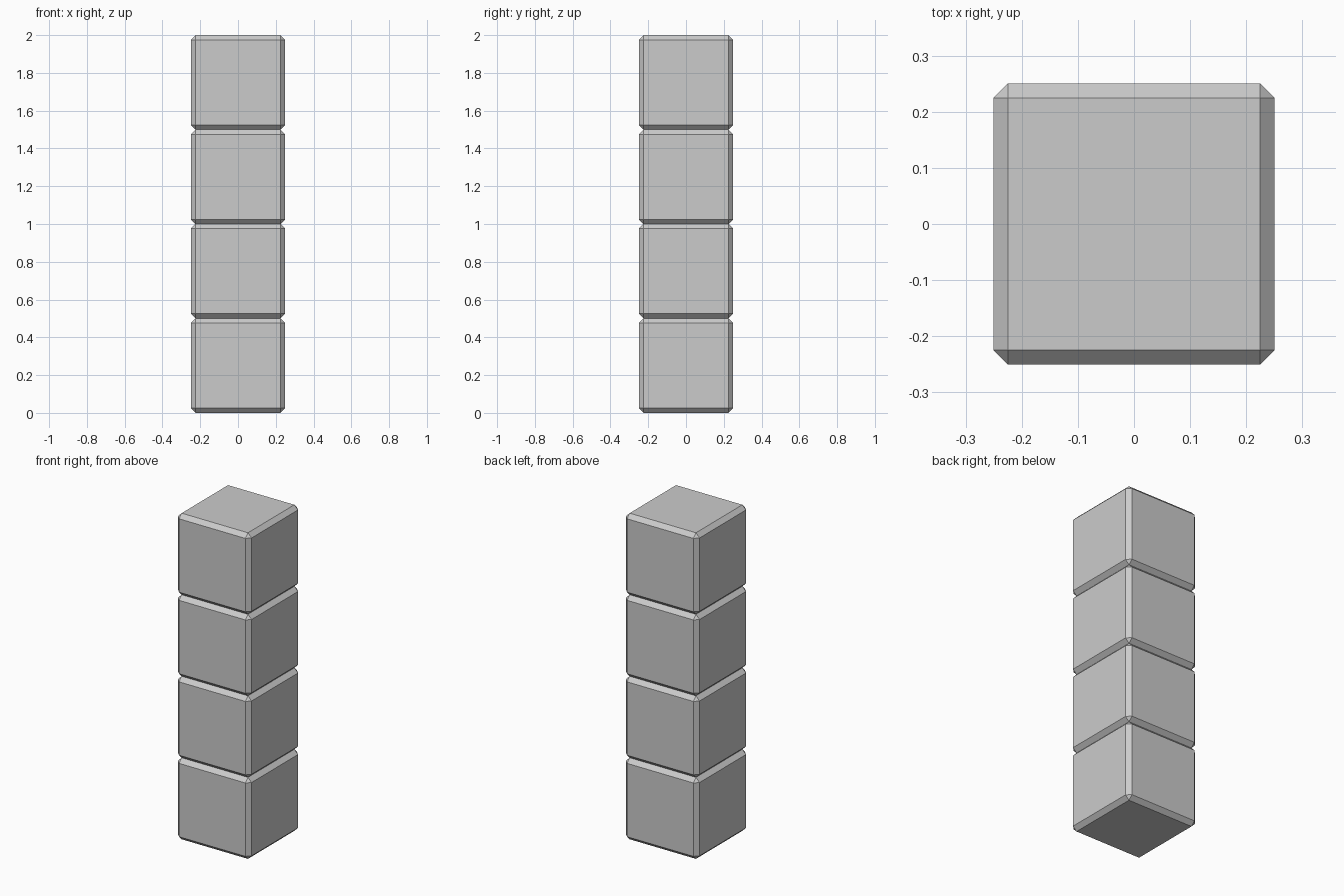
import bpy
import bmesh

if "Cube" in bpy.data.objects:
    bpy.data.objects.remove(bpy.data.objects["Cube"])

SIZE = 0.5       # edge length of one block
CHAMFER = 0.025  # flat bevel on every edge
COUNT = 4

# One chamfered cube mesh, shared by all blocks
mesh = bpy.data.meshes.new("chamfered_block")
bm = bmesh.new()
bmesh.ops.create_cube(bm, size=SIZE)
bmesh.ops.bevel(bm, geom=bm.edges[:], offset=CHAMFER, offset_type='OFFSET',
                segments=1, profile=0.5, affect='EDGES')
bm.to_mesh(mesh)
bm.free()

# Stack of blocks, resting on the ground
for i in range(COUNT):
    block = bpy.data.objects.new(f"stacked_block_{i + 1}", mesh)
    block.location.z = SIZE * (i + 0.5)
    bpy.context.collection.objects.link(block)
